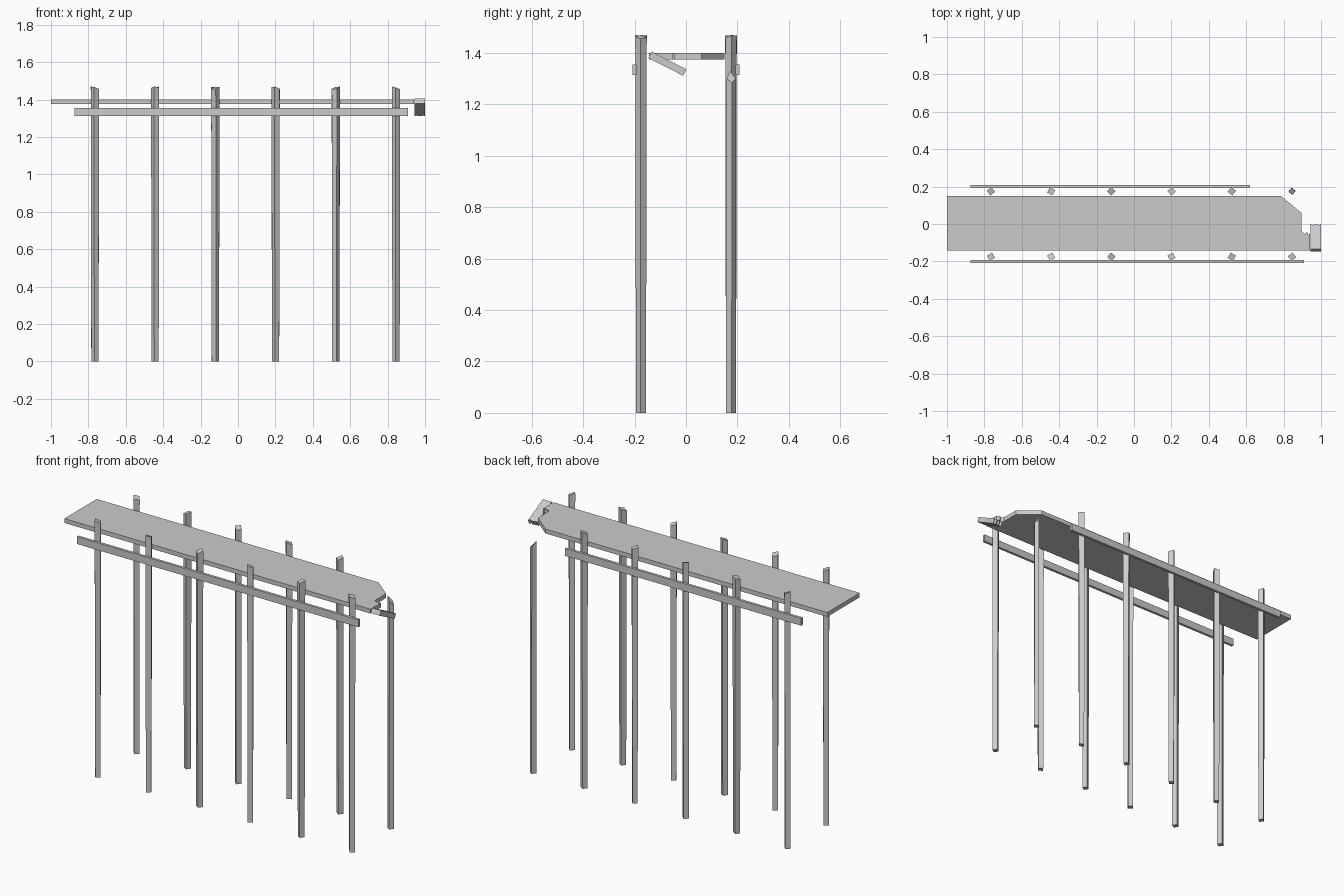
import bpy, math, random
from mathutils import Matrix

if "Cube" in bpy.data.objects:
    bpy.data.objects.remove(bpy.data.objects["Cube"])

random.seed(4)


def make(name, verts, faces):
    me = bpy.data.meshes.new(name)
    me.from_pydata(verts, [], faces)
    me.validate()
    ob = bpy.data.objects.new(name, me)
    bpy.context.collection.objects.link(ob)
    return ob


def prism(name, outline, z0, z1):
    """Extrude a counter-clockwise outline; z1 may be one height or one per corner."""
    n = len(outline)
    tops = z1 if isinstance(z1, list) else [z1] * n
    verts = [(x, y, z0) for x, y in outline] + [(x, y, z) for (x, y), z in zip(outline, tops)]
    faces = [list(range(n))[::-1], list(range(n, 2 * n))]
    faces += [[i, (i + 1) % n, n + (i + 1) % n, n + i] for i in range(n)]
    return make(name, verts, faces)


def box(name, x0, x1, y0, y1, z0, z1):
    return prism(name, [(x0, y0), (x1, y0), (x1, y1), (x0, y1)], z0, z1)


def post(name, x, y, broken=False):
    """Four-sided pile set diagonally, slightly twisted, with an uneven top."""
    turn = math.radians(random.uniform(-16, 16))
    twist = math.radians(random.uniform(-6, 6))
    verts = []
    for top in (0, 1):
        for i in range(4):
            a = i * math.pi / 2 + turn + twist * top
            r = 0.0195 if not top else (0.018 if broken else 0.0225)
            z = 0
            if top:
                z = (1.285, 1.30, 1.33, 1.30)[i] if broken else 1.462 + 0.008 * math.cos(a - 2.4 + 9 * turn)
            verts.append((x + r * math.cos(a), y + r * math.sin(a), z))
    faces = [(3, 2, 1, 0), (4, 5, 6, 7)] + [(i, (i + 1) % 4, 4 + (i + 1) % 4, 4 + i) for i in range(4)]
    return make(name, verts, faces)


# walkway deck with a broken right end
prism("deck", [(-1, -0.143), (0.94, -0.143), (0.94, -0.05), (0.932, -0.06), (0.925, -0.042),
               (0.912, -0.053), (0.897, -0.042), (0.895, 0.06), (0.785, 0.15), (-1, 0.15)],
      1.375, 1.40)

# snapped plank hanging down from the end of the deck
plank = prism("hanging_plank", [(0.944, 0), (1.0, 0), (1.0, 0.152), (0.991, 0.143), (0.982, 0.151),
                                (0.972, 0.146), (0.963, 0.15), (0.954, 0.144), (0.944, 0.151)],
              -0.028, 0)
plank.data.transform(Matrix.Translation((0, -0.134, 1.405)) @ Matrix.Rotation(math.radians(-27), 4, 'X'))

# two rows of piles, the last one at the back broken off
for i in range(6):
    x = -0.765 + i * 0.322
    post(f"front_post_{i + 1}", x, -0.175)
    post(f"back_post_{i + 1}", x, 0.175, broken=(i == 5))

# side rails outside the piles
box("front_rail", -0.875, 0.908, -0.208, -0.193, 1.313, 1.355)
box("back_rail", -0.875, 0.62, 0.193, 0.208, 1.313, 1.355)
